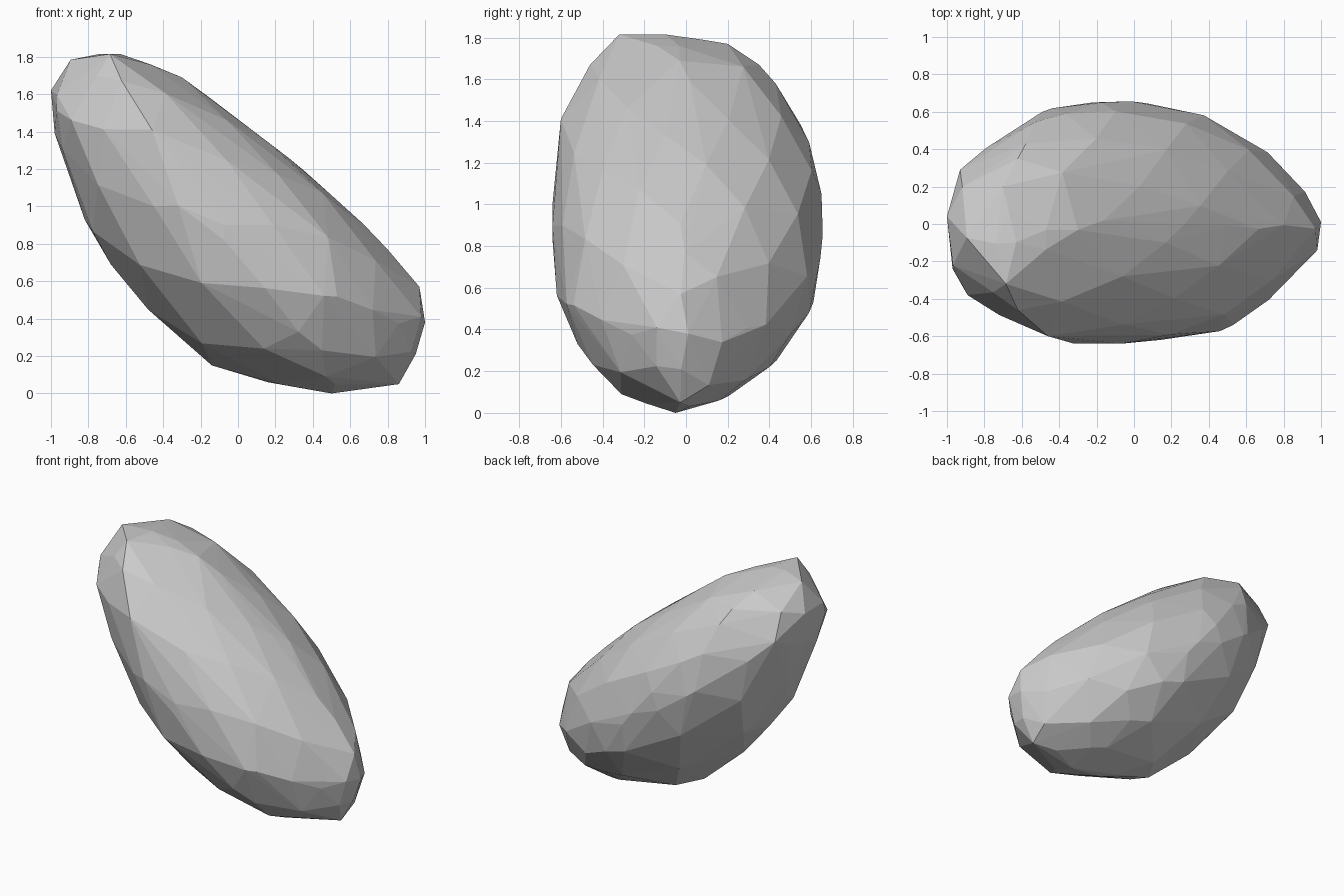
import bpy, bmesh, math
from mathutils import Matrix, Vector

if "Cube" in bpy.data.objects:
    bpy.data.objects.remove(bpy.data.objects["Cube"])

# Silhouettes: limits of x and y along z, then limits of y and z along x
X_HI = [(0, .5), (.05, .86), (.21, .95), (.38, 1), (.57, .97), (.77, .8), (1.06, .5),
        (1.26, .27), (1.44, .02), (1.69, -.3), (1.76, -.47), (1.815, -.63)]
X_LO = [(0, .5), (.06, .16), (.15, -.14), (.44, -.46), (.69, -.68), (.93, -.82),
        (1.39, -.98), (1.62, -1), (1.79, -.89), (1.815, -.74)]
Y_HI = [(0, -.05), (.06, .16), (.22, .4), (.48, .59), (.77, .64), (1.05, .65), (1.3, .59),
        (1.58, .43), (1.67, .35), (1.77, .2), (1.815, -.08)]
Y_LO = [(0, -.05), (.09, -.31), (.33, -.52), (.43, -.55), (.6, -.65), (.9, -.64),
        (1.1, -.61), (1.41, -.6), (1.67, -.46), (1.815, -.32)]
TOP_HI = [(-1, .04), (-.93, .29), (-.67, .48), (-.49, .6), (-.22, .65), (.07, .645),
          (.4, .55), (.8, .29), (.91, .17), (1, .03)]
TOP_LO = [(-1, .04), (-.97, -.24), (-.89, -.38), (-.45, -.58), (-.32, -.64), (-.08, -.64),
          (.53, -.54), (.86, -.26), (.98, -.14), (1, .03)]


def flip(prof):
    return sorted((b, a) for a, b in prof)


# The front outline read the other way: z limits along x
Z_HI = flip(X_HI[3:] + X_LO[7:])
Z_LO = flip(X_HI[:4] + X_LO[1:8])


def lerp(prof, t):
    if t <= prof[0][0]:
        return prof[0][1]
    for (a, va), (b, vb) in zip(prof, prof[1:]):
        if t <= b:
            return va + (vb - va) * (t - a) / max(b - a, 1e-6)
    return prof[-1][1]


def middle(lo, hi, t):
    return (lerp(lo, t) + lerp(hi, t)) / 2


def term(v, lo, hi, t):
    half = max((lerp(hi, t) - lerp(lo, t)) / 2, .02)
    return ((v - middle(lo, hi, t)) / half) ** 2


def inside(p):
    if abs(p.x) > 1 or not 0 < p.z < 1.815:
        return False
    by_z = term(p.x, X_LO, X_HI, p.z) + term(p.y, Y_LO, Y_HI, p.z)
    by_x = term(p.z, Z_LO, Z_HI, p.x) + term(p.y, TOP_LO, TOP_HI, p.x)
    return (by_z + by_x) / 2 < 1.04


# Corners that make the outlines, placed midway in depth
points = []
for z, x in X_HI + X_LO:
    y = (middle(TOP_LO, TOP_HI, x) + middle(Y_LO, Y_HI, z)) / 2
    points.append((x, y, z))
for z, y in Y_HI + Y_LO:
    points.append((middle(X_LO, X_HI, z), y, z))
for x, y in TOP_HI + TOP_LO:
    points.append((x, y, middle(Z_LO, Z_HI, x)))

# Corners between them: evenly spread over a tilted ball, pushed out to the outlines
tilt = Matrix.Rotation(.72, 3, 'Y')
centre = Vector((0, 0, .9))
COUNT = 70
for i in range(COUNT):
    h = 1 - (2 * i + 1) / COUNT
    r, a = math.sqrt(1 - h * h), i * 2.39996
    d = tilt @ Vector((h * 1.17, r * math.cos(a) * .65, r * math.sin(a) * .52))
    lo, hi = 0, 3
    for _ in range(24):
        mid = (lo + hi) / 2
        if inside(centre + d * mid):
            lo = mid
        else:
            hi = mid
    points.append(centre + d * lo)

# Faceted boulder: hull around all corners, small slivers merged
bm = bmesh.new()
for p in points:
    bm.verts.new(p)
bmesh.ops.remove_doubles(bm, verts=bm.verts, dist=.07)
hull = bmesh.ops.convex_hull(bm, input=bm.verts)
loose = [v for v in bm.verts if not v.link_faces]
bmesh.ops.delete(bm, geom=loose, context='VERTS')
bmesh.ops.recalc_face_normals(bm, faces=bm.faces)
mesh = bpy.data.meshes.new("boulder")
bm.to_mesh(mesh)
bm.free()
bpy.context.collection.objects.link(bpy.data.objects.new("boulder", mesh))
